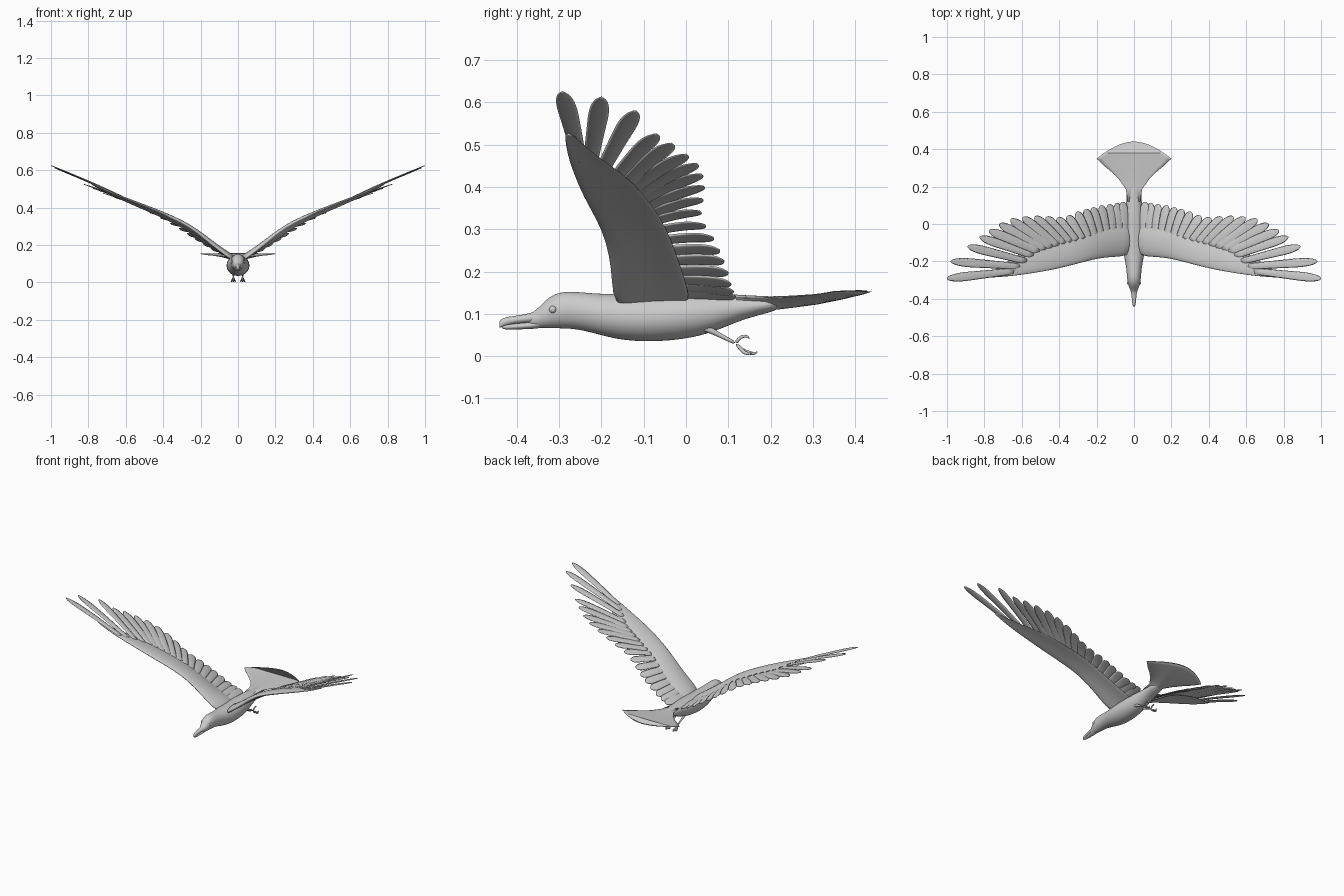
import bpy, bmesh, math
from mathutils import Vector as V

if "Cube" in bpy.data.objects:
    bpy.data.objects.remove(bpy.data.objects["Cube"])


def loft(bm, rings):
    # skin a list of equal-length closed rings and cap both ends
    vs = [[bm.verts.new(p) for p in r] for r in rings]
    n = len(vs[0])
    for a, b in zip(vs, vs[1:]):
        for i in range(n):
            j = (i + 1) % n
            bm.faces.new((a[i], a[j], b[j], b[i]))
    bm.faces.new(vs[0][::-1])
    bm.faces.new(vs[-1])


def finish(name, bm, mirror=False, subsurf=0):
    bmesh.ops.recalc_face_normals(bm, faces=bm.faces)
    for f in bm.faces:
        f.smooth = True
    me = bpy.data.meshes.new(name)
    bm.to_mesh(me)
    bm.free()
    ob = bpy.data.objects.new(name, me)
    bpy.context.collection.objects.link(ob)
    if mirror:
        m = ob.modifiers.new("mirror", 'MIRROR')
        m.use_mirror_merge = False
    if subsurf:
        s = ob.modifiers.new("smooth", 'SUBSURF')
        s.levels = s.render_levels = subsurf
    return ob


def ellipse(c, a, b, n):
    # ring around c with half-axis vectors a and b
    return [c + a * math.cos(t) + b * math.sin(t)
            for t in (2 * math.pi * i / n for i in range(n))]


def trunk(name, rows, n=16, subsurf=2):
    # rows: y, bottom z, top z, half width
    bm = bmesh.new()
    loft(bm, [ellipse(V((0, y, (lo + hi) / 2)), V((w, 0, 0)), V((0, 0, (hi - lo) / 2)), n)
              for y, lo, hi, w in rows])
    return finish(name, bm, subsurf=subsurf)


def tube(bm, pts, radii, n=8):
    pts = [V(p) for p in pts]
    rings = []
    for i, p in enumerate(pts):
        d = (pts[min(i + 1, len(pts) - 1)] - pts[max(i - 1, 0)]).normalized()
        a = d.cross(V((1, 0, 0))).normalized()
        rings.append(ellipse(p, a * radii[i], d.cross(a) * radii[i], n))
    loft(bm, rings)


# body and head
trunk("body", [(-.375, .07, .097, .013), (-.35, .066, .112, .021), (-.325, .065, .142, .032),
               (-.29, .065, .155, .038), (-.25, .062, .152, .04), (-.2, .048, .148, .048),
               (-.15, .036, .148, .059), (-.08, .032, .148, .064), (0, .039, .151, .06),
               (.06, .054, .15, .051), (.11, .076, .147, .043), (.16, .094, .143, .039),
               (.23, .11, .142, .036)])

# beak halves with a slightly hooked tip
trunk("upper_beak", [(-.335, .078, .116, .022), (-.365, .078, .102, .016), (-.4, .077, .096, .012),
                     (-.425, .072, .093, .010), (-.438, .067, .088, .007), (-.442, .066, .08, .004)], 12)
trunk("lower_beak", [(-.335, .065, .09, .02), (-.37, .064, .08, .014), (-.41, .062, .077, .010),
                     (-.43, .063, .074, .007), (-.435, .065, .072, .003)], 12)

# eyes
bm = bmesh.new()
bmesh.ops.create_uvsphere(bm, u_segments=16, v_segments=10, radius=.009)
bmesh.ops.translate(bm, verts=bm.verts, vec=(.029, -.315, .11))
finish("eyes", bm, mirror=True)

# fan tail: flat top, bulged underside, curved rear edge
# rows: centre y, sweep of the corners, half width, bottom z, top z
bm = bmesh.new()
rings = []
for yc, drop, w, lo, hi in [(.12, 0, .034, .095, .14), (.19, .005, .043, .107, .141),
                            (.25, .012, .08, .114, .143), (.31, .03, .122, .122, .147),
                            (.37, .055, .165, .134, .151), (.42, .08, .19, .146, .155),
                            (.441, .092, .2, .153, .157)]:
    us = [-1 + i / 10 for i in range(21)]
    top = [(w * u, yc - drop * abs(u) ** 1.8, hi - .003 * u * u) for u in us]
    low = [(w * u, yc - drop * abs(u) ** 1.8,
            hi - .005 - (hi - lo - .005) * max(0, 1 - u * u) ** 1.5) for u in reversed(us)]
    rings.append(top + low)
loft(bm, rings)
finish("tail_fan", bm)

# wing stations: x, leading y, leading z, trailing y, trailing z, thickness
WING = [(.02, -.16, .115, .01, .125, .032), (.06, -.175, .145, .01, .14, .032),
        (.14, -.177, .207, .0, .182, .032), (.22, -.19, .275, -.02, .236, .03),
        (.30, -.212, .325, -.04, .295, .027), (.42, -.243, .378, -.075, .353, .023),
        (.55, -.265, .43, -.12, .408, .018), (.65, -.278, .468, -.18, .453, .013),
        (.72, -.284, .498, -.23, .487, .009), (.79, -.288, .53, -.268, .526, .005)]


def station(x):
    # interpolated leading point, trailing point and thickness at x
    for a, b in zip(WING, WING[1:]):
        if x <= b[0] or b is WING[-1]:
            f = (x - a[0]) / (b[0] - a[0])
            s = [p + (q - p) * f for p, q in zip(a, b)]
            return V((x, s[1], s[2])), V((x, s[3], s[4])), s[5]


def wing_normal(x):
    a, b = station(max(.02, x - .05)), station(min(.79, x + .05))
    span = (b[0] + b[1]) - (a[0] + a[1])
    le, te, _ = station(x)
    return span.cross(te - le).normalized()


# wing arm and covert surface
bm = bmesh.new()
rings = []
for row in WING:
    le, te, t = station(row[0])
    nrm = wing_normal(row[0])
    ring = []
    for i in range(16):
        a = 2 * math.pi * i / 16
        c = (.5 - .5 * math.cos(a)) ** 1.3
        camber = .3 * t * math.sin(math.pi * c)
        ring.append(le.lerp(te, c) + nrm * (.5 * t * math.sin(a) * (1 - .4 * c) + camber))
    rings.append(ring)
loft(bm, rings)
finish("wings", bm, mirror=True, subsurf=1)

# flight feathers, listed by tip position from outermost to innermost
TIPS = [(1.0, -.292, .625), (.98, -.2, .612), (.89, -.12, .58), (.825, -.07, .525),
        (.775, -.035, .503), (.72, 0, .477), (.66, .025, .455), (.595, .036, .43),
        (.53, .04, .402), (.47, .037, .372), (.41, .033, .342), (.355, .045, .31),
        (.305, .065, .28), (.26, .08, .25), (.22, .09, .225), (.175, .1, .197),
        (.13, .107, .17), (.09, .113, .152), (.06, .118, .14)]
bm = bmesh.new()
for i, tip in enumerate(TIPS):
    tip = V(tip)
    bx = .64 - .0328 * i
    le, te, thick = station(bx)
    frac = min(.72, .24 + .13 * i)
    nrm = wing_normal(min(.72, (bx + tip.x) / 2))
    base = le.lerp(te, frac) + nrm * .3 * thick * math.sin(math.pi * frac)
    d = (tip - base).normalized()
    side = nrm.cross(d).normalized()
    side = (side + d.cross(side) * .1).normalized()
    up = d.cross(side)
    half = .024 if i < 4 else .0265
    root = .7 if i < 4 else .85
    rings = []
    for k in range(17):
        t = 1 - (1 - k / 16) ** 1.6
        w = half * (root + (1 - root) * min(1, t / .7))
        if t > .7:
            w *= math.sqrt(max(.01, 1 - ((t - .7) / .3) ** 2.6))
        bow = up * (.004 * math.sin(math.pi * t))
        rings.append(ellipse(base.lerp(tip, t) + bow, side * w, up * (.0055 - .0035 * t), 8))
    loft(bm, rings)
finish("flight_feathers", bm, mirror=True)

# legs trailing backwards with curled toes
bm = bmesh.new()
x = .025
ankle = (x, .118, .03)
tube(bm, [(x, .03, .075), (x, .06, .06), (x, .09, .044), ankle], [.014, .0075, .005, .005])
for dx, dy in ((-.01, -.008), (0, .004), (.01, -.008)):
    tube(bm, [ankle, (x + dx * .5, .132, .014), (x + dx, .147 + dy, .007),
              (x + dx, .158 + dy, .005), (x + dx, .166 + dy, .011)],
         [.005, .0045, .005, .004, .001])
tube(bm, [ankle, (x, .124, .041), (x, .135, .048), (x, .146, .047), (x, .151, .04)],
     [.005, .0045, .0045, .0035, .001])
finish("legs", bm, mirror=True, subsurf=1)
